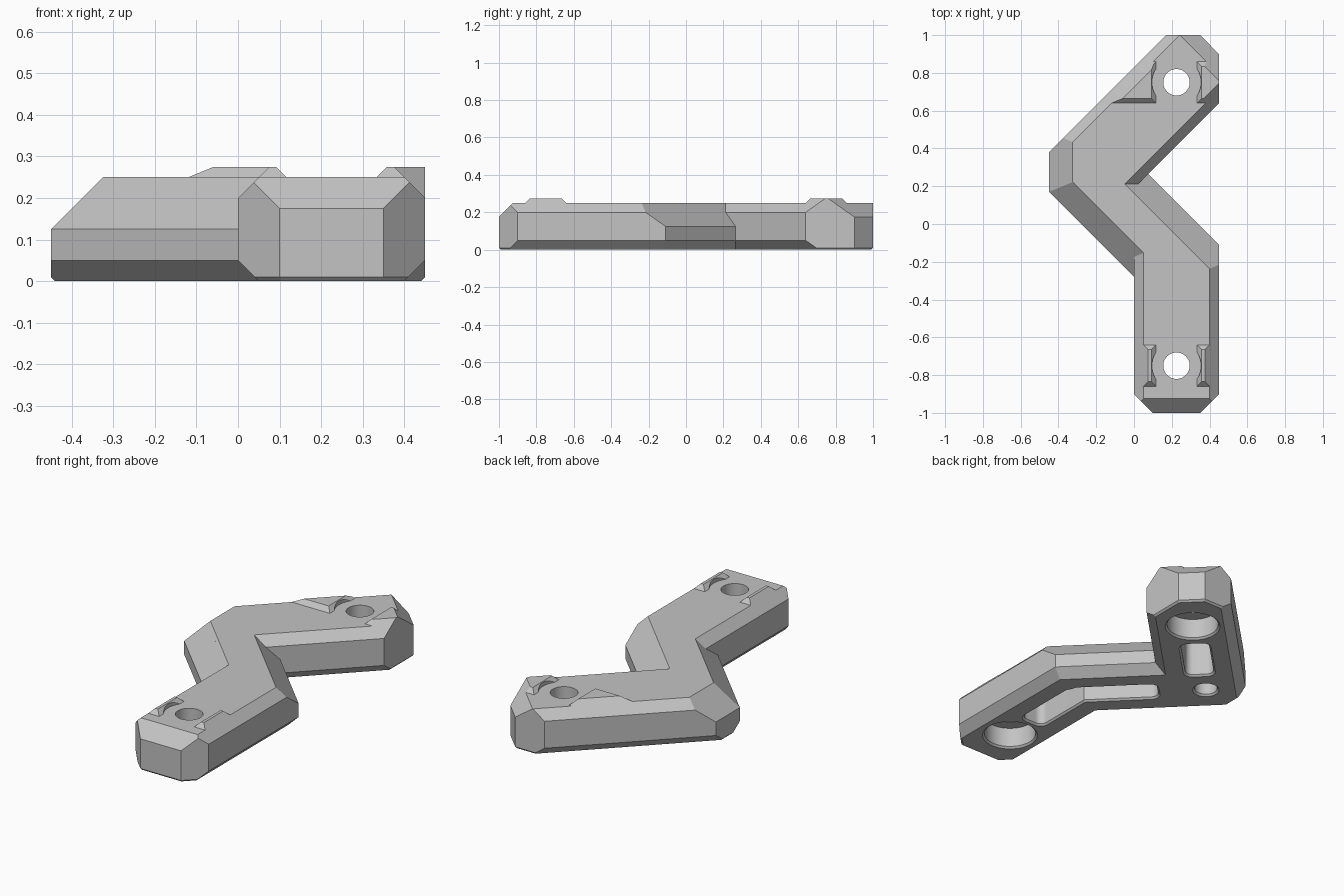
import bpy, bmesh
from math import sin, cos, pi, sqrt, radians
from itertools import combinations
from mathutils import Vector, Matrix

if "Cube" in bpy.data.objects:
    bpy.data.objects.remove(bpy.data.objects["Cube"])

TOP = 0.25      # height of the main top face
PAD = 0.275     # height of the raised clips
S = sqrt(0.5)
HOLE_X, HOLE_Y = 0.225, 0.75

grey = bpy.data.materials.new("light grey plastic")
grey.use_nodes = True
grey.diffuse_color = (0.55, 0.55, 0.55, 1)
grey.node_tree.nodes["Principled BSDF"].inputs["Base Color"].default_value = grey.diffuse_color


def hull(name, points):
    """Object made from the convex hull of points."""
    bm = bmesh.new()
    for p in {tuple(round(c, 5) for c in p) for p in points}:
        bm.verts.new(p)
    res = bmesh.ops.convex_hull(bm, input=bm.verts)
    spare = {v for v in res["geom_interior"] + res["geom_unused"]
             if isinstance(v, bmesh.types.BMVert)}
    bmesh.ops.delete(bm, geom=list(spare), context='VERTS')
    bmesh.ops.dissolve_limit(bm, angle_limit=radians(0.2), verts=bm.verts, edges=bm.edges)
    bmesh.ops.recalc_face_normals(bm, faces=bm.faces)
    mesh = bpy.data.meshes.new(name)
    bm.to_mesh(mesh)
    bm.free()
    mesh.materials.append(grey)
    obj = bpy.data.objects.new(name, mesh)
    bpy.context.collection.objects.link(obj)
    return obj


def solid(name, walls, low, high):
    """Convex block: each wall is (nx, ny, distance, top chamfer, bottom chamfer)."""
    planes = [(Vector((0, 0, 1)), high), (Vector((0, 0, -1)), -low)]
    for nx, ny, d, top, bottom in walls:
        planes.append((Vector((nx, ny, 0)), d))
        if top is not None:
            planes.append((Vector((nx, ny, 1)), d + TOP - top))
        if bottom:
            planes.append((Vector((nx, ny, -1)), d - bottom))
    points = []
    for trio in combinations(planes, 3):
        m = Matrix([n for n, d in trio])
        if abs(m.determinant()) > 1e-4:
            p = m.inverted() @ Vector([d for n, d in trio])
            if all(n.dot(p) <= d + 1e-5 for n, d in planes):
                points.append(p)
    return hull(name, points)


def combine(target, other, operation):
    """Apply a boolean and discard the second object."""
    mod = target.modifiers.new("join", 'BOOLEAN')
    mod.operation, mod.solver, mod.object = operation, 'EXACT', other
    bpy.context.view_layer.objects.active = target
    bpy.ops.object.modifier_apply(modifier=mod.name)
    bpy.data.objects.remove(other)


def discs(centres, r, z):
    return [(x + r * cos(i * pi / 24), y + r * sin(i * pi / 24), z)
            for x, y in centres for i in range(48)]


def cut(centres, r, depth):
    """Pocket from below, with a small flared rim."""
    combine(body, hull("cutter", discs(centres, r, -0.02) + discs(centres, r, depth)), 'DIFFERENCE')
    combine(body, hull("cutter", discs(centres, r + 0.03, -0.02) + discs(centres, r, 0.01)), 'DIFFERENCE')


def slot(p, q, half_width, r=0.04):
    """Rounded rectangular pocket with its centre line from p to q."""
    p, q = Vector(p), Vector(q)
    along = (q - p).normalized()
    side = Vector((-along.y, along.x)) * (half_width - r)
    cut([c + s for c in (p + along * r, q - along * r) for s in (side, -side)], r, 0.2)


# Walls of the three straight sections
right_side = (1, 0, 0.45, 0.05, 0.05)
elbow_end = (-1, 0, 0.45, 0.125, 0.01)
diagonal_in = (S, S, 0.34 * S, 0.125, 0.05)
diagonal_out = (-S, -S, 0.28 * S, 0.125, 0.05)
back_outer = (-S, S, 0.83 * S, 0.05, 0.05)

front_walls = [right_side, (-1, 0, 0, 0.05, 0.05),
               (0, -1, 1, 0.075, 0.01),
               (-S, -S, 0.9 * S, None, 0.01),
               (S, -S, 1.35 * S, None, 0.01)]
back_walls = [back_outer, (S, -S, -0.19 * S, 0.05, 0.05),
              (0, 1, 1, None, 0.01), (1, 0, 0.45, None, 0.01),
              (S, S, 1.35 * S, 0.075, 0.01)]

# Zigzag body
body = solid("bracket_body", front_walls + [diagonal_in], 0, TOP)
combine(body, solid("middle", [diagonal_in, diagonal_out, elbow_end, right_side, back_outer],
                    0, TOP), 'UNION')
combine(body, solid("back_arm", back_walls + [elbow_end, diagonal_out], 0, TOP), 'UNION')

# Raised clips on both sides of each screw hole
for end, walls in ((-1, front_walls), (1, back_walls)):
    y = end * HOLE_Y
    ends = [(0, 1, y + 0.11, 0, 0), (0, -1, 0.11 - y, 0, 0)]
    for side in (-1, 1):
        inner = (-side, 0, -side * HOLE_X - 0.108, 0, 0)
        clip = solid("clip", walls + ends + [inner], TOP - 0.02, PAD)
        ring = discs([(HOLE_X, y)], 0.13, 0.2) + discs([(HOLE_X, y)], 0.13, 0.3)
        combine(clip, hull("ring", ring), 'DIFFERENCE')
        combine(body, clip, 'UNION')

# Screw holes with wide bores underneath
for y in (-HOLE_Y, HOLE_Y):
    centre = [(HOLE_X, y)]
    cut(centre, 0.135, 0.12)
    combine(body, hull("drill", discs(centre, 0.07, 0.05) + discs(centre, 0.07, 0.4)), 'DIFFERENCE')

# Pockets underneath
cut([(-0.26, 0.28)], 0.06, 0.16)
slot((-0.14, 0.375), (0.095, 0.61), 0.075)
slot((-0.075, 0.105), (0.245, -0.215), 0.07)
slot((0.225, -0.165), (0.225, -0.575), 0.07)

# Crisp edges with smooth bores
bpy.ops.object.select_all(action='DESELECT')
body.select_set(True)
bpy.context.view_layer.objects.active = body
bpy.ops.object.shade_smooth_by_angle(angle=radians(20))
